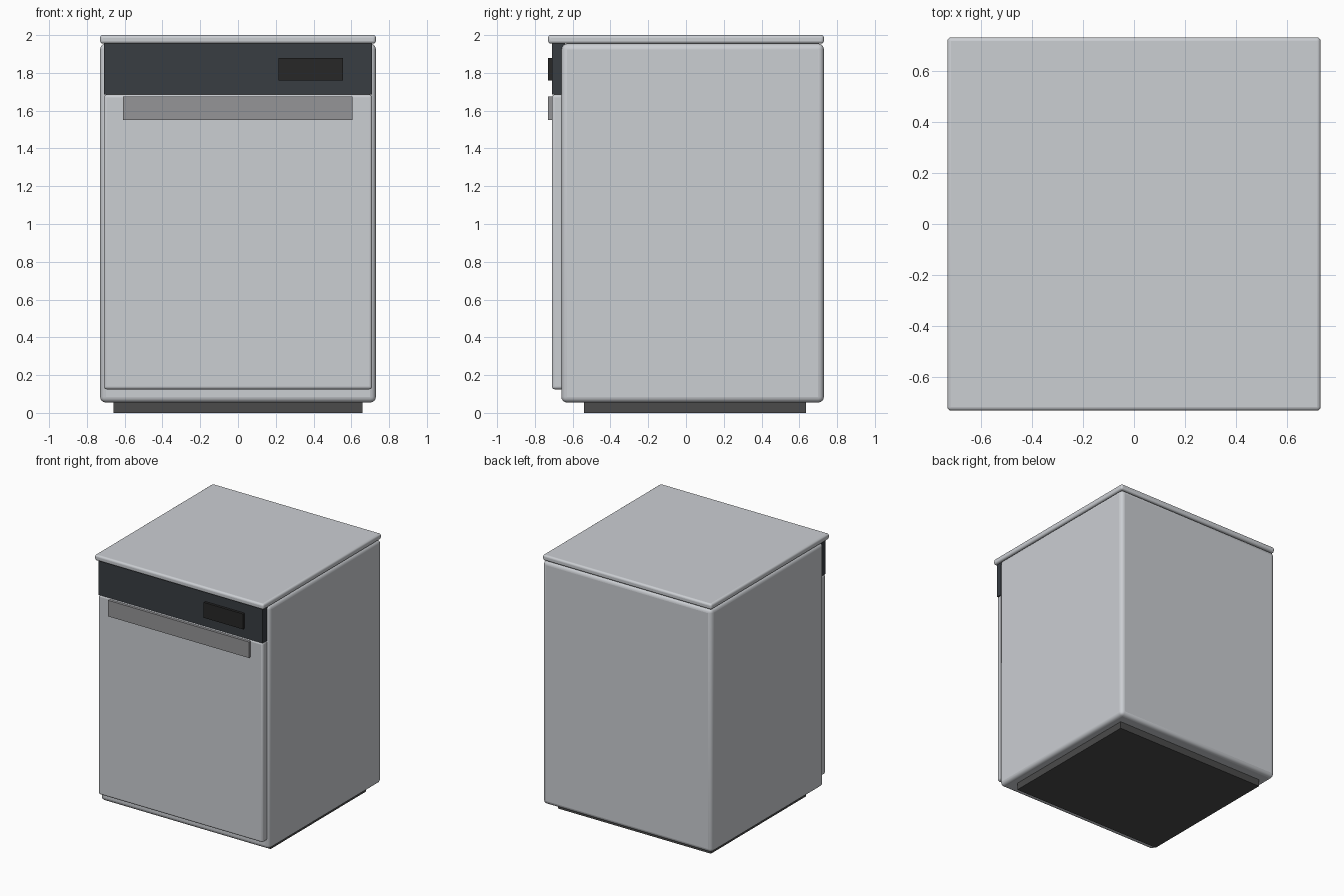
import bpy
import bmesh
from mathutils import Vector

if "Cube" in bpy.data.objects:
    bpy.data.objects.remove(bpy.data.objects["Cube"])


def material(name, rgb):
    mat = bpy.data.materials.new(name)
    mat.diffuse_color = (*rgb, 1)
    mat.use_nodes = True
    mat.node_tree.nodes["Principled BSDF"].inputs["Base Color"].default_value = mat.diffuse_color
    return mat


def box(name, lo, hi, mat, bevel=0.0, segments=4):
    """Box between two corners, optionally with rounded edges."""
    lo, hi = Vector(lo), Vector(hi)
    size = hi - lo
    bm = bmesh.new()
    bmesh.ops.create_cube(bm, size=1)
    bmesh.ops.scale(bm, vec=size, verts=bm.verts)
    mesh = bpy.data.meshes.new(name)
    bm.to_mesh(mesh)
    bm.free()
    obj = bpy.data.objects.new(name, mesh)
    obj.location = (lo + hi) / 2
    bpy.context.collection.objects.link(obj)
    mesh.materials.append(mat)
    if bevel:
        mod = obj.modifiers.new("Rounded edges", 'BEVEL')
        mod.width = bevel
        mod.segments = segments
        bpy.context.view_layer.objects.active = obj
        obj.select_set(True)
        bpy.ops.object.shade_smooth_by_angle()
        obj.select_set(False)
    return obj


steel = material("steel", (0.60, 0.62, 0.65))
handle_grey = material("handle grey", (0.30, 0.30, 0.31))
panel_dark = material("panel dark", (0.04, 0.047, 0.055))
display_black = material("display black", (0.02, 0.02, 0.02))
plinth_dark = material("plinth dark", (0.07, 0.07, 0.07))

# Cabinet, worktop and recessed plinth
box("cabinet", (-0.73, -0.66, 0.055), (0.73, 0.73, 1.955), steel, 0.03)
box("worktop", (-0.73, -0.73, 1.955), (0.73, 0.73, 2.0), steel, 0.015)
box("plinth", (-0.66, -0.54, 0.0), (0.66, 0.635, 0.07), plinth_dark)

# Door with its handle bar
box("door", (-0.71, -0.71, 0.125), (0.71, -0.64, 1.685), steel, 0.015)
box("door_handle", (-0.61, -0.73, 1.55), (0.605, -0.705, 1.675), handle_grey)

# Control panel with its display
box("control_panel", (-0.71, -0.71, 1.685), (0.71, -0.64, 1.96), panel_dark)
box("display", (0.215, -0.73, 1.76), (0.555, -0.705, 1.88), display_black)
